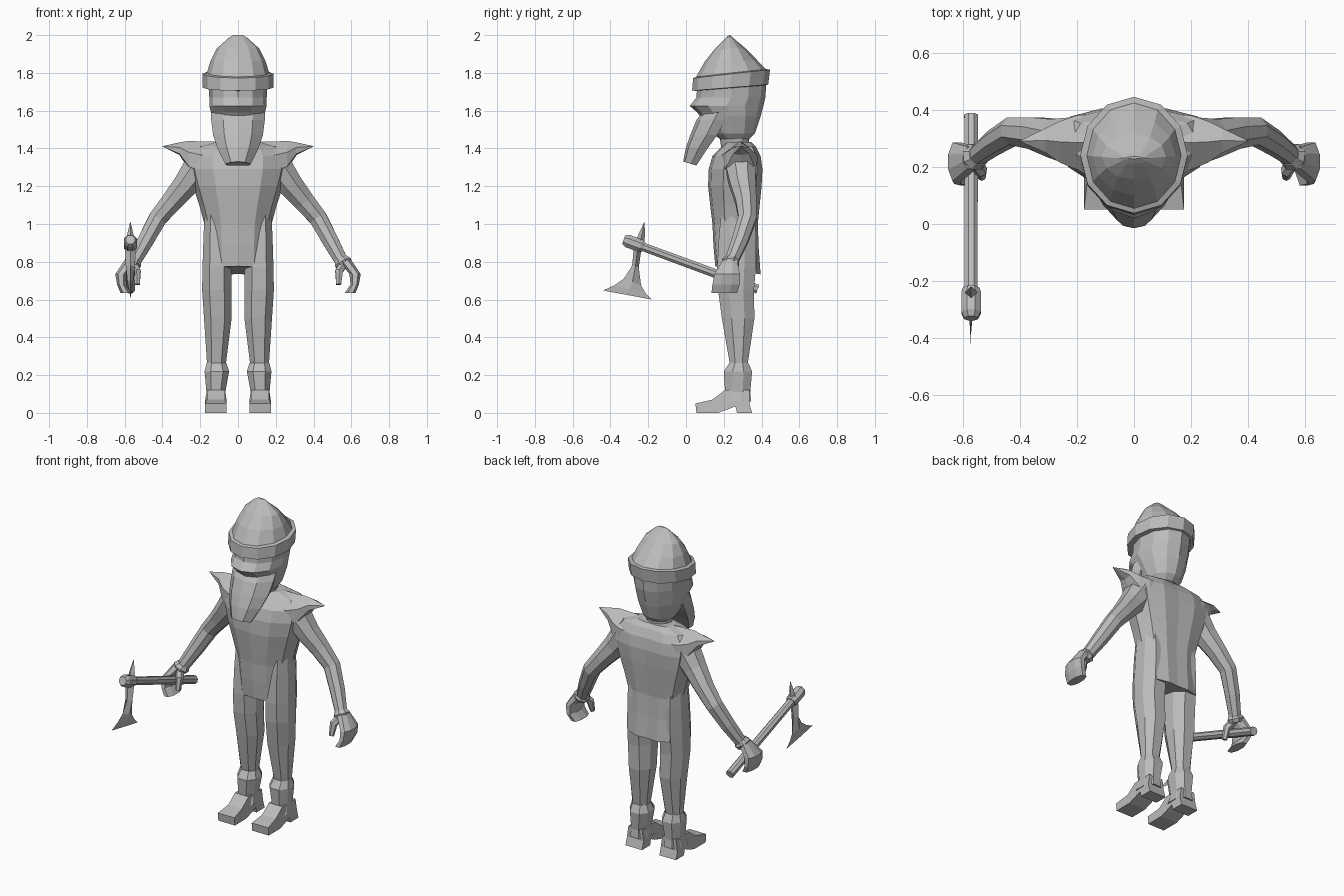
import bpy, bmesh, math
from mathutils import Vector

grey = bpy.data.materials.new("plain grey")
grey.diffuse_color = (0.5, 0.5, 0.5, 1)


def finish(name, bm, mirror=False):
    bmesh.ops.remove_doubles(bm, verts=bm.verts, dist=0.0005)
    bmesh.ops.recalc_face_normals(bm, faces=bm.faces)
    me = bpy.data.meshes.new(name)
    bm.to_mesh(me)
    bm.free()
    me.materials.append(grey)
    ob = bpy.data.objects.new(name, me)
    bpy.context.collection.objects.link(ob)
    if mirror:
        ob.modifiers.new("Mirror", 'MIRROR')
    return ob


def loft(name, rings, mirror=False):
    """Skin a list of equal-length point rings and cap both ends."""
    bm = bmesh.new()
    vs = [[bm.verts.new(p) for p in r] for r in rings]
    n = len(rings[0])
    for a, b in zip(vs, vs[1:]):
        for i in range(n):
            j = (i + 1) % n
            bm.faces.new((a[i], a[j], b[j], b[i]))
    bm.faces.new(vs[0][::-1])
    bm.faces.new(vs[-1])
    return finish(name, bm, mirror)


def ring(sec, z, cx, rx, yf, yb, tilt=0.0):
    """Horizontal section: sec holds (x -1..1, depth 0 front..1 back)."""
    return [Vector((cx + sx * rx, yf + t * (yb - yf),
                    z + tilt * (t - 0.5) * (yb - yf))) for sx, t in sec]


def tube(name, path, sides, mirror=False, up=Vector((0, 1, 0)), turn=0.5):
    """Tube through (x, y, z, radius) points."""
    pts = [Vector(p[:3]) for p in path]
    rings = []
    for i, p in enumerate(path):
        d = (pts[min(i + 1, len(pts) - 1)] - pts[max(i - 1, 0)]).normalized()
        u = d.cross(up).normalized()
        v = u.cross(d)
        rings.append([pts[i] + p[3] * (u * math.cos(a) + v * math.sin(a))
                      for a in [(k + turn) * 2 * math.pi / sides for k in range(sides)]])
    return loft(name, rings, mirror)


def both(half):
    """Complete a half section, front centre to back centre."""
    return half + [(-x, t) for x, t in half[-2:0:-1]]


ROUND = [(math.sin(a), 0.5 - 0.5 * math.cos(a))
         for a in [k * math.pi / 6 for k in range(12)]]
BODY = both([(0, 0), (0.5, 0.05), (0.88, 0.28), (1, 0.6), (0.85, 0.9), (0.42, 1), (0, 0.98)])
LIMB = [(-0.5, 0), (0.5, 0), (1, 0.3), (1, 0.7), (0.5, 1), (-0.5, 1), (-1, 0.7), (-1, 0.3)]
BEARD = both([(0, 0), (0.55, 0.12), (1, 0.6), (0.85, 1), (0, 1)])

# Torso with hanging tunic hem
loft("torso", [ring(BODY, z, 0, w, f, b, t) for z, w, f, b, t in [
    (0.755, 0.17, 0.155, 0.395, -0.18), (0.88, 0.17, 0.145, 0.385, -0.08),
    (1.00, 0.178, 0.14, 0.38, 0), (1.10, 0.205, 0.128, 0.39, 0),
    (1.20, 0.238, 0.117, 0.40, 0), (1.29, 0.262, 0.12, 0.405, 0),
    (1.36, 0.265, 0.14, 0.395, 0), (1.41, 0.22, 0.19, 0.37, 0),
    (1.435, 0.12, 0.215, 0.345, 0)]])

# Pointed shoulder guards
def shoulder_ring(x, z0, z1, y0, y1):
    m, q = (y0 + y1) / 2, z0 + 0.6 * (z1 - z0)
    return [(x, m, z0), (x, y0, z0 + 0.1 * (z1 - z0)), (x, y0, q), (x, m, z1),
            (x, y1, q), (x, y1, z0 + 0.1 * (z1 - z0))]

loft("shoulder_guard", [shoulder_ring(*r) for r in [
    (0.10, 1.25, 1.435, 0.19, 0.385), (0.20, 1.26, 1.437, 0.19, 0.38),
    (0.26, 1.29, 1.44, 0.215, 0.36), (0.31, 1.365, 1.432, 0.25, 0.335),
    (0.40, 1.41, 1.412, 0.289, 0.291)]], True)

# Head and neck, with a projecting brow and nose
loft("head", [ring(ROUND, z, 0, w, f, b) for z, w, f, b in [
    (1.38, 0.075, 0.19, 0.33), (1.45, 0.08, 0.18, 0.335), (1.48, 0.105, 0.14, 0.365),
    (1.57, 0.138, 0.075, 0.395), (1.59, 0.143, 0.06, 0.40), (1.625, 0.152, 0.02, 0.41),
    (1.67, 0.152, 0.055, 0.42), (1.74, 0.157, 0.06, 0.425)]])

# Beard
loft("beard", [ring(BEARD, z, 0, w, f, b, t) for z, w, f, b, t in [
    (1.59, 0.142, 0.08, 0.23, 0.1), (1.55, 0.142, 0.055, 0.21, 0),
    (1.47, 0.132, 0.022, 0.165, 0), (1.40, 0.108, 0.0, 0.11, -0.1),
    (1.32, 0.068, -0.015, 0.055, -0.3)]])

# Helmet dome and its rim band
loft("helmet_dome", [ring(ROUND, z, 0, w, f, b, t) for z, w, f, b, t in [
    (1.74, 0.165, 0.05, 0.43, 0.1), (1.80, 0.165, 0.055, 0.425, 0.1),
    (1.865, 0.145, 0.10, 0.375, 0.03), (1.93, 0.112, 0.155, 0.315, 0),
    (1.985, 0.05, 0.21, 0.25, 0), (2.0, 0.025, 0.228, 0.236, 0)]])
loft("helmet_band", [ring(ROUND, z, 0, w, f, b, t) for z, w, f, b, t in [
    (1.72, 0.165, 0.055, 0.425, 0.08), (1.722, 0.187, 0.032, 0.435, 0.08),
    (1.795, 0.188, 0.038, 0.445, 0.11), (1.80, 0.165, 0.058, 0.425, 0.11)]])

# Legs
loft("leg", [ring(LIMB, z, c, w, f, b) for z, c, w, f, b in [
    (1.08, 0.115, 0.06, 0.19, 0.36), (0.95, 0.112, 0.07, 0.175, 0.37),
    (0.77, 0.112, 0.076, 0.165, 0.37), (0.65, 0.112, 0.078, 0.17, 0.36),
    (0.50, 0.107, 0.073, 0.19, 0.362), (0.26, 0.114, 0.05, 0.232, 0.327),
    (0.20, 0.114, 0.05, 0.232, 0.327)]], True)

# Boots: shaft with flared cuff, then foot with heel
loft("boot_shaft", [ring(LIMB, z, c, w, f, b) for z, c, w, f, b in [
    (0.265, 0.114, 0.052, 0.23, 0.33), (0.22, 0.112, 0.065, 0.20, 0.35),
    (0.11, 0.117, 0.05, 0.207, 0.34), (0.06, 0.117, 0.058, 0.18, 0.345)]], True)
FOOT = [(0.055, 0), (0.05, 0.05), (0.14, 0.07), (0.205, 0.12), (0.335, 0.12), (0.335, 0.05),
        (0.35, 0), (0.27, 0), (0.262, 0.035), (0.225, 0.02), (0.17, 0)]
loft("boot_foot", [[(x + s * 0.01 * (z < 0.06), y, z) for y, z in FOOT]
                   for x, s in ((0.07, -1), (0.165, 1))], True)

# Arms, cuffs, hands and thumbs
tube("arm", [(0.20, 0.29, 1.31, 0.09), (0.275, 0.30, 1.21, 0.073), (0.35, 0.318, 1.12, 0.06),
             (0.425, 0.325, 1.03, 0.052), (0.49, 0.285, 0.91, 0.046),
             (0.555, 0.235, 0.79, 0.036)], 8, True)
tube("cuff", [(0.545, 0.24, 0.815, 0.037), (0.556, 0.235, 0.795, 0.05),
              (0.566, 0.23, 0.775, 0.04)], 8, True)
loft("hand", [ring(LIMB, z, c, w, f, b) for z, c, w, f, b in [
    (0.81, 0.565, 0.034, 0.195, 0.27), (0.735, 0.62, 0.03, 0.15, 0.285),
    (0.68, 0.618, 0.022, 0.14, 0.285), (0.635, 0.594, 0.028, 0.135, 0.27)]], True)
tube("thumb", [(0.56, 0.225, 0.79, 0.025), (0.535, 0.185, 0.75, 0.023),
               (0.533, 0.165, 0.68, 0.015)], 6, True)

# Axe: handle, collar, flared blade and rear spike
AX = -0.57
side = Vector((1, 0, 0))
tube("axe_handle", [(AX, 0.38, 0.655, 0.026), (AX, -0.32, 0.913, 0.024)], 8, up=side)
tube("axe_collar", [(AX, -0.225, 0.878, 0.03), (AX, -0.24, 0.884, 0.037),
                    (AX, -0.31, 0.91, 0.037), (AX, -0.33, 0.917, 0.026)], 8, up=side)
loft("axe_blade", [[(AX, y0, z0), (AX + t, (y0 + y1) / 2, (z0 + z1) / 2), (AX, y1, z1),
                    (AX - t, (y0 + y1) / 2, (z0 + z1) / 2)] for y0, z0, y1, z1, t in [
    (-0.275, 0.89, -0.235, 0.875, 0.03), (-0.285, 0.78, -0.25, 0.77, 0.024),
    (-0.33, 0.71, -0.238, 0.675, 0.015), (-0.38, 0.675, -0.215, 0.635, 0.008),
    (-0.44, 0.648, -0.18, 0.60, 0.001)]])
tube("axe_spike", [(AX, -0.248, 0.885, 0.025), (AX, -0.235, 0.94, 0.018),
                   (AX, -0.22, 1.01, 0.001)], 4, up=side, turn=0)
